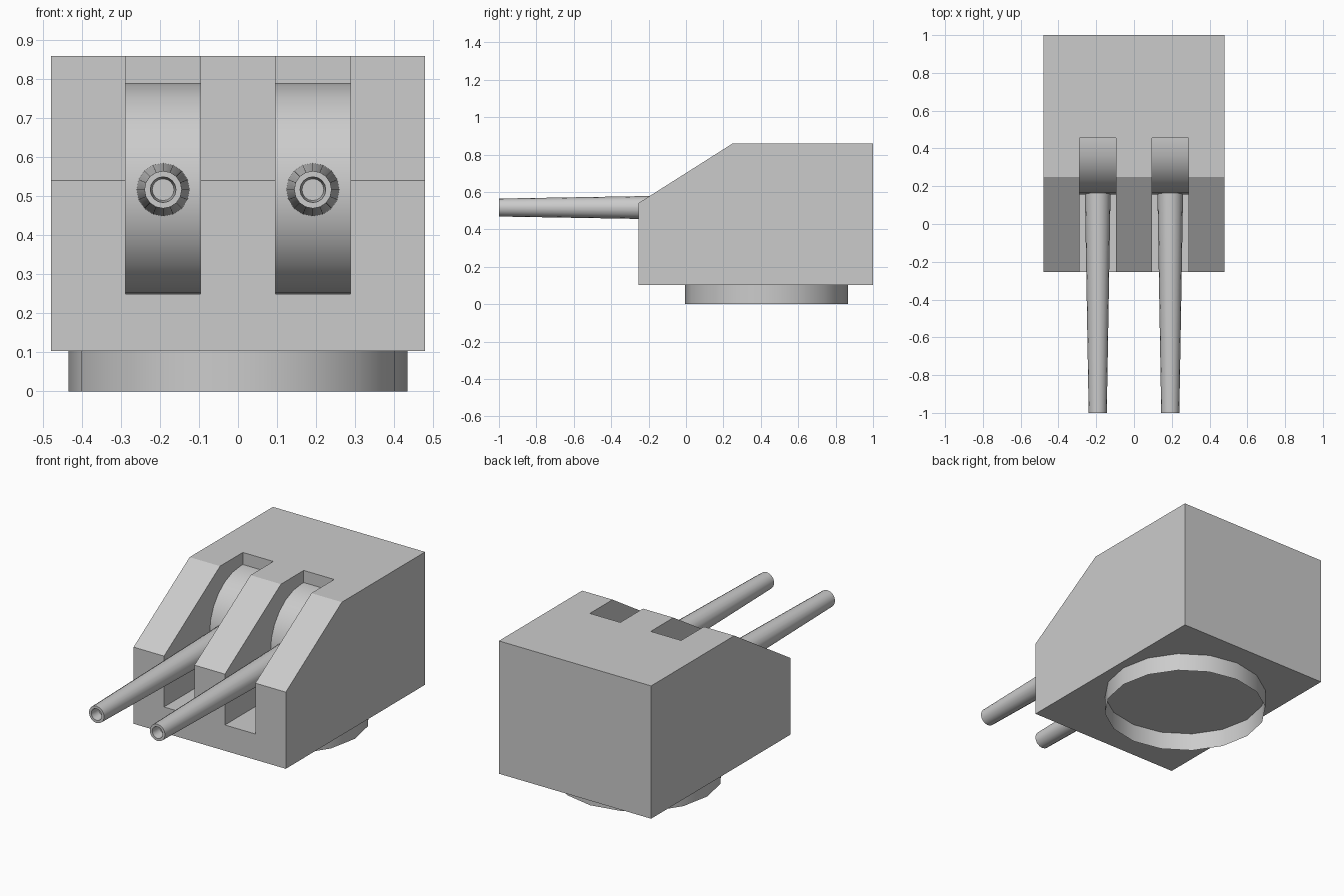
import bpy, bmesh, math

if "Cube" in bpy.data.objects:
    bpy.data.objects.remove(bpy.data.objects["Cube"])

GUN_X, GUN_Z = 0.192, 0.517
SLOT_HALF = 0.096
CENTRE_Y = 0.43


def finish(name, bm, smooth=False):
    bmesh.ops.recalc_face_normals(bm, faces=bm.faces)
    mesh = bpy.data.meshes.new(name)
    bm.to_mesh(mesh)
    bm.free()
    ob = bpy.data.objects.new(name, mesh)
    bpy.context.collection.objects.link(ob)
    if smooth:
        bpy.ops.object.select_all(action='DESELECT')
        ob.select_set(True)
        bpy.context.view_layer.objects.active = ob
        bpy.ops.object.shade_smooth_by_angle(angle=math.radians(35))
    return ob


def prism(name, profile, x0, x1):
    """Extrude a closed (y, z) profile along x."""
    bm = bmesh.new()
    face = bm.faces.new([bm.verts.new((x0, y, z)) for y, z in profile])
    ext = bmesh.ops.extrude_face_region(bm, geom=[face])
    verts = [g for g in ext['geom'] if isinstance(g, bmesh.types.BMVert)]
    bmesh.ops.translate(bm, verts=verts, vec=(x1 - x0, 0, 0))
    return finish(name, bm)


def skin(rows, closed):
    """Bridge successive rows of points with quads."""
    bm = bmesh.new()
    vr = [[bm.verts.new(p) for p in row] for row in rows]
    n = len(vr[0])
    for a, b in zip(vr, vr[1:]):
        for i in range(n if closed else n - 1):
            j = (i + 1) % n
            bm.faces.new((a[i], a[j], b[j], b[i]))
    return bm, vr


def circle(n, offset=0.0):
    return [(math.cos(a), math.sin(a))
            for a in (2 * math.pi * (i + offset) / n for i in range(n))]


# Wedge-fronted housing
housing = prism("turret_housing",
                [(-0.255, 0.103), (-0.255, 0.54), (0.25, 0.86), (1.0, 0.86), (1.0, 0.103)],
                -0.48, 0.48)

for side, s in (("left", -1), ("right", 1)):
    cx = s * GUN_X

    # Gun slot cut through the front and roof
    cutter = prism("slot_cutter", [(-0.6, 0.25), (-0.6, 1.2), (0.455, 1.2), (0.455, 0.25)],
                   cx - SLOT_HALF, cx + SLOT_HALF)
    cutter.hide_render = True
    mod = housing.modifiers.new("slot", 'BOOLEAN')
    mod.operation, mod.solver, mod.object = 'DIFFERENCE', 'EXACT', cutter
    bpy.context.view_layer.objects.active = housing
    bpy.ops.object.modifier_apply(modifier=mod.name)
    bpy.data.objects.remove(cutter)

    # Curved mantlet filling the back of the slot
    r, steps = 0.274, 12
    arc = [(0.455, GUN_Z + r)]
    for i in range(steps + 1):
        a = math.pi * (0.5 + i / steps)
        arc.append((CENTRE_Y + r * math.cos(a), max(0.25, GUN_Z + r * math.sin(a))))
    rows = [[(x, y, z) for y, z in arc] for x in (cx - SLOT_HALF, cx + SLOT_HALF)]
    finish(f"mantlet_{side}", skin(rows, False)[0], True)

    # Tapered barrel with a recessed bore
    rings = [(0.17, 0.068), (-1.0, 0.048), (-1.0, 0.033), (-0.94, 0.028)]
    rows = [[(cx + rad * c, y, GUN_Z + rad * d) for c, d in circle(16)] for y, rad in rings]
    bm, vr = skin(rows, True)
    bm.faces.new(vr[-1])
    finish(f"barrel_{side}", bm, True)

# Open mounting ring beneath the housing
rows = [[(0.435 * c, CENTRE_Y + 0.435 * d, z) for c, d in circle(16)] for z in (0.0, 0.103)]
finish("mounting_ring", skin(rows, True)[0], True)
